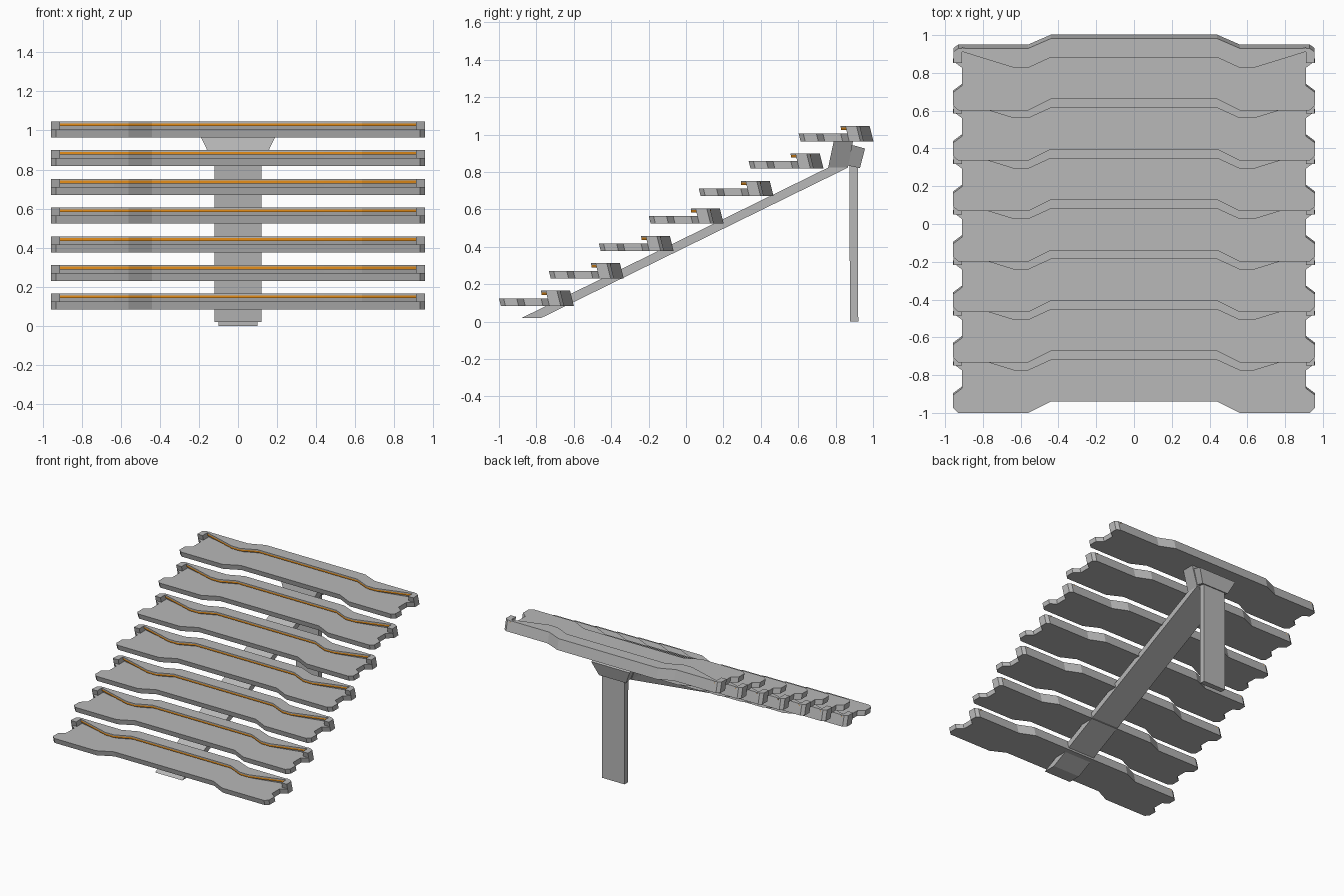
import bpy
import bmesh

cube = bpy.data.objects.get("Cube")
if cube:
    bpy.data.objects.remove(cube, do_unlink=True)


def make_material(name, color):
    mat = bpy.data.materials.new(name)
    mat.use_nodes = True
    mat.diffuse_color = color
    mat.node_tree.nodes["Principled BSDF"].inputs["Base Color"].default_value = color
    return mat


GRAY = make_material("concrete gray", (0.48, 0.48, 0.48, 1))
ORANGE = make_material("amber light", (0.85, 0.29, 0.01, 1))


def loft(name, lower, upper, mat):
    """Closed solid between two matching loops of 3D points."""
    bm = bmesh.new()
    a = [bm.verts.new(p) for p in lower]
    b = [bm.verts.new(p) for p in upper]
    bm.faces.new(a)
    bm.faces.new(b)
    n = len(a)
    for i in range(n):
        j = (i + 1) % n
        bm.faces.new((a[i], a[j], b[j], b[i]))
    bmesh.ops.recalc_face_normals(bm, faces=bm.faces)
    mesh = bpy.data.meshes.new(name)
    bm.to_mesh(mesh)
    bm.free()
    mesh.materials.append(mat)
    obj = bpy.data.objects.new(name, mesh)
    bpy.context.collection.objects.link(obj)
    return obj


def slab(name, half, z0, z1, mat, lean=0.0, z_ref=0.0):
    """Symmetric plan outline raised from z0 to z1, leaning forward with height."""
    outline = half + [(-x, y) for x, y in reversed(half)]

    def ring(z):
        return [(x, y - lean * (z - z_ref), z) for x, y in outline]
    return loft(name, ring(z0), ring(z1), mat)


def side_profile(name, profile, widths, mat):
    """Side outline in y and z, with a half width for every point."""
    left = [(w, y, z) for (y, z), w in zip(profile, widths)]
    right = [(-x, y, z) for x, y, z in left]
    return loft(name, right, left, mat)


# Right-hand halves of the plan outlines, relative to the tread's side front
rear = [(0.955, 0.32), (0.93, 0.338), (0.56, 0.338), (0.44, 0.39)]
tread_half = [(0.44, 0.06), (0.56, 0), (0.93, 0), (0.957, 0.025), (0.957, 0.095),
              (0.91, 0.13), (0.91, 0.225), (0.957, 0.26)] + rear
riser_half = [(0.44, 0.318), (0.56, 0.262), (0.635, 0.262), (0.91, 0.328),
              (0.91, 0.26), (0.957, 0.26)] + rear
lip_front = [(0.44, 0.28), (0.56, 0.225), (0.635, 0.225), (0.91, 0.31)]


def band(front, inset):
    """Strip outline following the lip, with its back edge inside the riser."""
    back = [(0.91, 0.332), (0.635, 0.27), (0.56, 0.27), (0.44, 0.326)]
    return [(x, y + inset) for x, y in front] + back


# Seven floating treads
for i in range(7):
    y = -1.0 + i * 0.267
    top = 0.124 + i * 0.1468

    def moved(half):
        return [(px, py + y) for px, py in half]

    n = str(i + 1)
    slab("tread_" + n, moved(tread_half), top - 0.041, top, GRAY, 0.25, top)
    slab("riser_" + n, moved(riser_half), top, top + 0.041, GRAY, 0.25, top)
    slab("lip_" + n, moved(band(lip_front, 0)), top + 0.032, top + 0.041, GRAY)
    slab("light_strip_" + n, moved(band(lip_front, 0.002)), top + 0.018, top + 0.032, ORANGE)

# Sloping central beam
side_profile("beam", [(-0.877, 0.02), (-0.772, 0.02), (0.866, 0.823), (0.76, 0.823)],
             [0.12] * 4, GRAY)

# Flared brackets under the highest tread
side_profile("front_bracket", [(0.76, 0.823), (0.866, 0.823), (0.893, 0.965), (0.79, 0.965)],
             [0.12, 0.12, 0.19, 0.19], GRAY)
side_profile("rear_bracket", [(0.862, 0.835), (0.93, 0.82), (0.957, 0.925), (0.885, 0.945)],
             [0.12, 0.12, 0.17, 0.17], GRAY)

# Rear post
side_profile("post", [(0.877, 0), (0.921, 0), (0.919, 0.86), (0.873, 0.86)], [0.1] * 4, GRAY)
